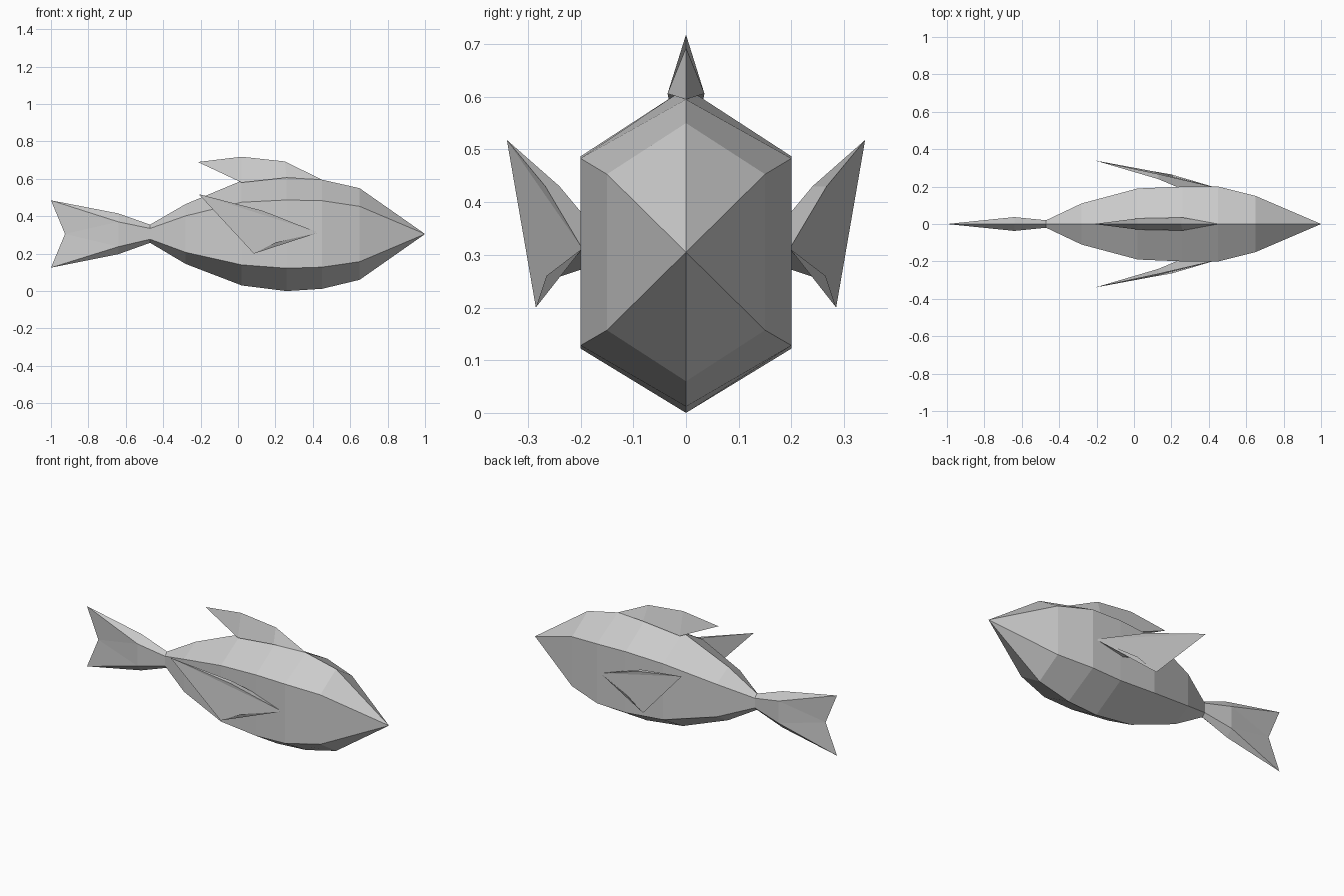
import bpy, bmesh

if "Cube" in bpy.data.objects:
    bpy.data.objects.remove(bpy.data.objects["Cube"])


def make(name, verts, faces, mirror=False):
    mesh = bpy.data.meshes.new(name)
    mesh.from_pydata(verts, [], faces)
    bm = bmesh.new()
    bm.from_mesh(mesh)
    bmesh.ops.recalc_face_normals(bm, faces=bm.faces)
    bm.to_mesh(mesh)
    bm.free()
    ob = bpy.data.objects.new(name, mesh)
    bpy.context.collection.objects.link(ob)
    if mirror:
        m = ob.modifiers.new("Mirror", 'MIRROR')
        m.use_axis = (False, True, False)
    return ob


# Six-sided body rings: x, half width, crest z, upper side z, lower side z, keel z
rings = [
    (0.65, 0.15, 0.55, 0.453, 0.157, 0.06),
    (0.45, 0.20, 0.595, 0.483, 0.128, 0.012),
    (0.26, 0.20, 0.617, 0.487, 0.122, 0.0),
    (0.02, 0.19, 0.59, 0.475, 0.14, 0.03),
    (-0.28, 0.11, 0.465, 0.402, 0.207, 0.145),
    (-0.47, 0.02, 0.355, 0.335, 0.277, 0.258),
    (-0.64, 0.037, 0.415, 0.37, 0.237, 0.197),
]
verts, faces = [], []
for x, w, top, up, low, keel in rings:
    verts += [(x, 0, top), (x, w, up), (x, w, low),
              (x, 0, keel), (x, -w, low), (x, -w, up)]
for r in range(len(rings) - 1):
    for i in range(6):
        j = (i + 1) % 6
        a = r * 6
        faces.append((a + i, a + j, a + 6 + j, a + 6 + i))

# Pointed nose
nose = len(verts)
verts.append((1, 0, 0.305))
faces += [(nose, i, (i + 1) % 6) for i in range(6)]

# Forked tail, tapering to a sharp rear edge
s = 6 * (len(rings) - 1)
t, n, b = nose + 1, nose + 2, nose + 3
verts += [(-1, 0, 0.485), (-0.925, 0, 0.305), (-1, 0, 0.125)]
for up, low in ((s + 1, s + 2), (s + 5, s + 4)):
    faces += [(s, up, t), (up, n, t), (up, low, n), (low, b, n), (low, s + 3, b)]
make("fish_body", verts, faces)

# Dorsal fin, swept back
make("dorsal_fin",
     [(0.45, 0, 0.595), (0.26, 0.035, 0.606), (0.26, -0.035, 0.606),
      (0.02, 0.03, 0.58), (0.02, -0.03, 0.58),
      (0.25, 0, 0.693), (0.02, 0, 0.718), (-0.215, 0, 0.69)],
     [(0, 1, 5), (0, 5, 2), (1, 3, 6, 5), (2, 5, 6, 4),
      (3, 7, 6), (4, 6, 7), (3, 4, 7), (0, 2, 1), (1, 2, 4, 3)])

# Side fins, mirrored
F, A, T, L, B, A2, B2, R1, R2 = range(9)
make("side_fins",
     [(0.43, 0.197, 0.312), (0.13, 0.267, 0.43), (-0.21, 0.34, 0.518),
      (0.085, 0.285, 0.20), (0.2, 0.265, 0.26), (0.13, 0.24, 0.43),
      (0.21, 0.25, 0.255), (0.25, 0.19, 0.37), (0.25, 0.19, 0.275)],
     [(F, A, T), (F, T, L), (F, L, B), (A, A2, T), (F, R1, A2, A),
      (B, L, B2), (F, B, B2, R2), (T, A2, B2, L), (A2, R1, R2, B2), (F, R2, R1)],
     mirror=True)
